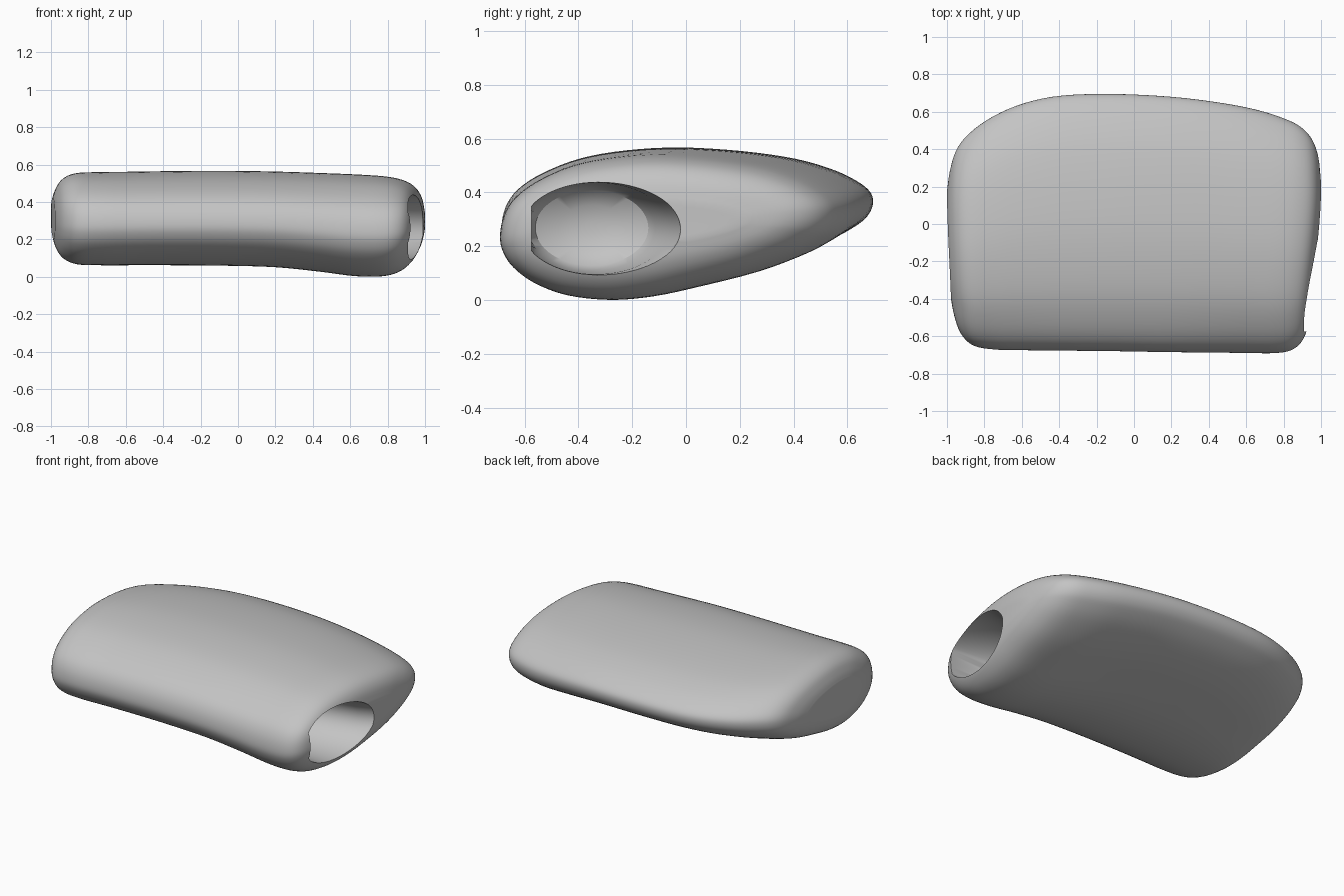
import bpy, bmesh, math
from mathutils import Vector

cube = bpy.data.objects.get("Cube")
if cube:
    bpy.data.objects.remove(cube)

grey = bpy.data.materials.new("plain grey")
grey.use_nodes = True
grey.diffuse_color = (0.55, 0.55, 0.55, 1)
grey.node_tree.nodes["Principled BSDF"].inputs["Base Color"].default_value = grey.diffuse_color


def spline(points, steps, closed=False):
    """Smooth curve through points of any dimension."""
    n, out = len(points), []
    pick = lambda i: points[i % n] if closed else points[max(0, min(n - 1, i))]
    for i in range(n if closed else n - 1):
        for j in range(steps):
            t = j / steps
            a, b, c, d = (pick(i + k) for k in (-1, 0, 1, 2))
            out.append([q + t * ((r - p) + t * (2 * p - 5 * q + 4 * r - s + t * (3 * q - p - 3 * r + s))) / 2
                        for p, q, r, s in zip(a, b, c, d)])
    if not closed:
        out.append(list(points[-1]))
    return out


def loft(name, rings):
    """Skin closed rings and close both ends."""
    bm = bmesh.new()
    loops = [[bm.verts.new(p) for p in ring] for ring in rings]
    n = len(loops[0])
    for a, b in zip(loops, loops[1:]):
        for i in range(n):
            bm.faces.new((a[i], a[(i + 1) % n], b[(i + 1) % n], b[i]))
    bm.faces.new(loops[0])
    bm.faces.new(loops[-1][::-1])
    bmesh.ops.recalc_face_normals(bm, faces=bm.faces)
    mesh = bpy.data.meshes.new(name)
    bm.to_mesh(mesh)
    bm.free()
    mesh.materials.append(grey)
    obj = bpy.data.objects.new(name, mesh)
    bpy.context.collection.objects.link(obj)
    return obj


# Wing-like cross-section (y, z): blunt nose at the front, rounded thin tail
section = spline([(-.69, .245), (-.675, .325), (-.63, .395), (-.54, .46), (-.4, .52), (-.23, .553),
                  (-.03, .565), (.2, .55), (.4, .518), (.54, .473), (.63, .425), (.677, .383),
                  (.69, .34), (.675, .29), (.63, .243), (.52, .178), (.33, .107), (.1, .05),
                  (-.08, .013), (-.25, 0), (-.42, .018), (-.55, .065), (-.635, .125), (-.677, .185)],
                 4, True)
unit = [((y + .69) / 1.38, z / .565) for y, z in section]

# Stations across the width: x, front, back, top, bottom
stations = spline([(-1, -.4, .17, .42, .2), (-.985, -.49, .28, .465, .15), (-.95, -.585, .395, .52, .1),
                   (-.88, -.65, .485, .553, .068), (-.75, -.672, .577, .56, .062),
                   (-.58, -.675, .648, .562, .062), (-.38, -.677, .687, .565, .062),
                   (-.1, -.68, .695, .567, .06), (.2, -.685, .68, .563, .052),
                   (.45, -.687, .65, .555, .028), (.65, -.69, .612, .547, .004),
                   (.8, -.69, .565, .537, .003), (.89, -.675, .52, .52, .025),
                   (.95, -.63, .455, .49, .07), (.985, -.55, .36, .44, .13), (1, -.43, .22, .37, .2)], 4)


def end_reach(y, side):
    """How far each end extends; both ends slant in towards the front."""
    t = max(0, min(1, (.2 - y) / .78))
    return 1 - (.057 if side > 0 else .025) * t * t * (3 - 2 * t)


def body_ring(station, scale=1):
    x, front, back, top, bottom = station
    mid_y, mid_z = (front + back) / 2, (top + bottom) / 2
    ring = []
    for v, w in unit:
        y = mid_y + (front + v * (back - front) - mid_y) * scale
        z = mid_z + (bottom + w * (top - bottom) - mid_z) * scale
        ring.append(Vector((x * end_reach(y, x), y, z)))
    return ring


caps = (.8, .55, .3, .1)
rings = [body_ring(stations[0], k) for k in reversed(caps)]
rings += [body_ring(s) for s in stations]
rings += [body_ring(stations[-1], k) for k in caps]
body = loft("rounded_body", rings)

# Tapered oval socket with a flat front wall and a bowl-shaped bottom
socket_rings = []
for x, cy, cz, ry, rz in [(1.1, -.312, .262, .315, .182), (.98, -.32, .263, .298, .177),
                          (.9, -.335, .266, .275, .17), (.66, -.35, .268, .235, .16),
                          (.62, -.35, .268, .21, .14), (.58, -.35, .268, .12, .085),
                          (.57, -.35, .268, .03, .02)]:
    angles = [i * math.tau / 64 for i in range(64)]
    socket_rings.append([Vector((x, max(-.575, cy + ry * math.cos(a)), cz + rz * math.sin(a)))
                         for a in angles])
cutter = loft("socket_cutter", socket_rings)
cutter.hide_render = True

cut = body.modifiers.new("socket", 'BOOLEAN')
cut.operation = 'DIFFERENCE'
cut.solver = 'EXACT'
cut.object = cutter

# Apply the cut, then shade smoothly with a crisp rim
graph = bpy.context.evaluated_depsgraph_get()
body.data = bpy.data.meshes.new_from_object(body.evaluated_get(graph))
body.modifiers.clear()
bpy.data.objects.remove(cutter)
bpy.ops.object.select_all(action='DESELECT')
body.select_set(True)
bpy.context.view_layer.objects.active = body
bpy.ops.object.shade_smooth_by_angle(angle=math.radians(30))
